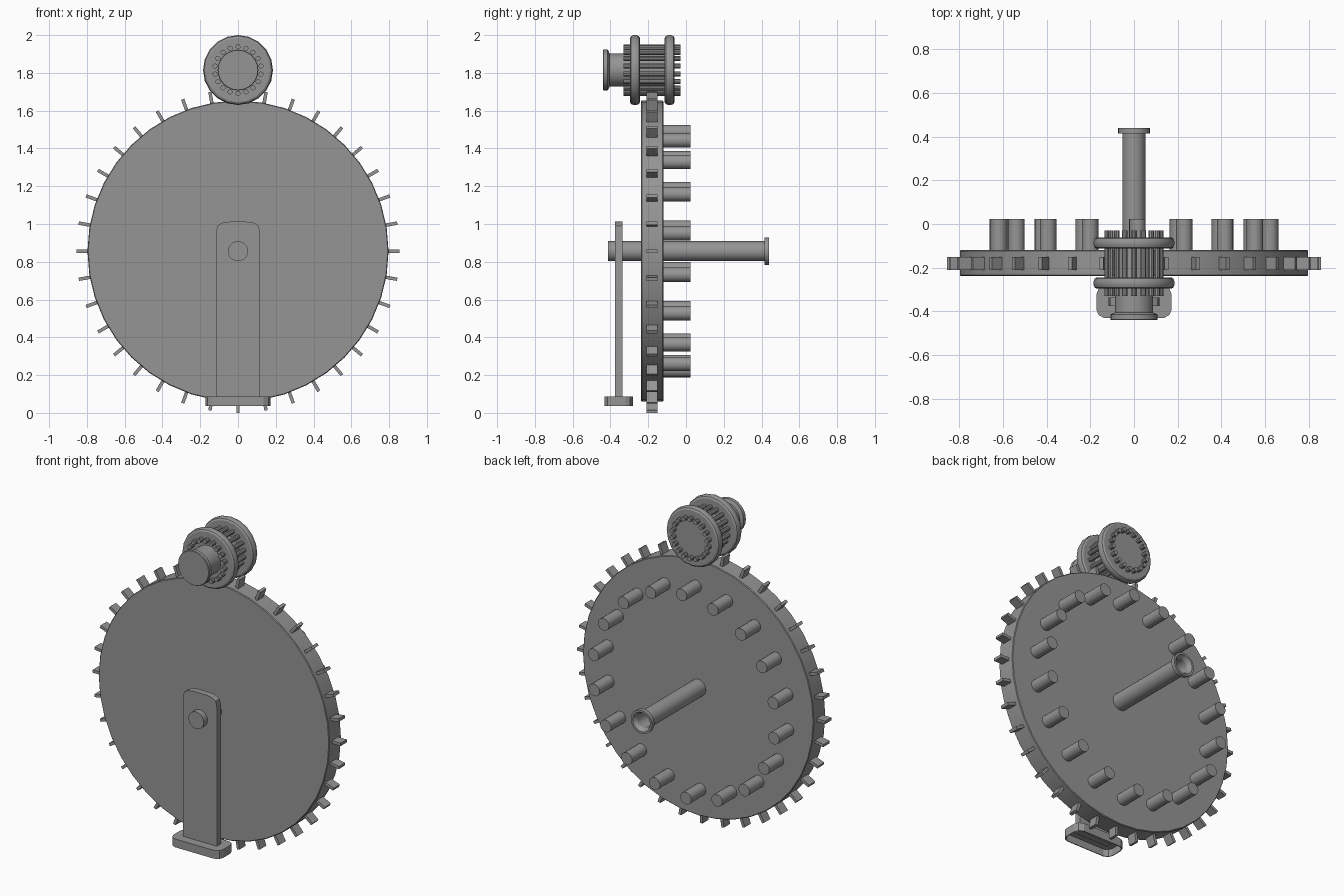
import bpy, bmesh, math
from mathutils import Matrix, Vector

if "Cube" in bpy.data.objects:
    bpy.data.objects.remove(bpy.data.objects["Cube"])

WHEEL_Z, PINION_Z = 0.856, 1.815

# Dark grey metal shared by every part
metal = bpy.data.materials.new("dark_grey_metal")
metal.diffuse_color = (0.3, 0.3, 0.3, 1)
metal.use_nodes = True
metal.node_tree.nodes["Principled BSDF"].inputs["Base Color"].default_value = metal.diffuse_color


def finish(bm, name, smooth=True):
    bmesh.ops.recalc_face_normals(bm, faces=bm.faces[:])
    me = bpy.data.meshes.new(name)
    bm.to_mesh(me)
    bm.free()
    me.materials.append(metal)
    ob = bpy.data.objects.new(name, me)
    bpy.context.collection.objects.link(ob)
    if smooth:
        bpy.ops.object.select_all(action='DESELECT')
        ob.select_set(True)
        bpy.context.view_layer.objects.active = ob
        bpy.ops.object.shade_smooth_by_angle(angle=math.radians(30))
    return ob


def lathe(bm, profile, n, cx=0.0, cz=0.0):
    """Revolve (radius, y) points around a y-parallel axis; both ends capped."""
    rings = []
    for r, y in profile:
        rings.append([bm.verts.new((cx + r * math.sin(2 * math.pi * i / n), y,
                                    cz + r * math.cos(2 * math.pi * i / n))) for i in range(n)])
    for a, b in zip(rings, rings[1:]):
        for i in range(n):
            j = (i + 1) % n
            bm.faces.new((a[i], a[j], b[j], b[i]))
    bm.faces.new(rings[0])
    bm.faces.new(rings[-1])


def turned(name, profile, n, cz):
    bm = bmesh.new()
    lathe(bm, profile, n, 0, cz)
    return finish(bm, name)


def peg_ring(name, count, ring_r, r, y0, y1, n, cz, start=0.0):
    bm = bmesh.new()
    for i in range(count):
        a = 2 * math.pi * i / count + math.radians(start)
        lathe(bm, [(r, y0), (r, y1)], n, ring_r * math.sin(a), cz + ring_r * math.cos(a))
    return finish(bm, name)


def prism(bm, pts, offset):
    """Extrude an outline of 3D points; returns the starting face."""
    v0 = [bm.verts.new(p) for p in pts]
    v1 = [bm.verts.new(Vector(p) + Vector(offset)) for p in pts]
    for i in range(len(pts)):
        j = (i + 1) % len(pts)
        bm.faces.new((v0[i], v0[j], v1[j], v1[i]))
    bm.faces.new(v1)
    return bm.faces.new(v0)


# Large wheel disc
turned("wheel_disc", [(0.793, -0.238), (0.797, -0.234), (0.797, -0.124), (0.793, -0.12)], 40, WHEEL_Z)

# Teeth around the rim
bm = bmesh.new()
for i in range(36):
    m = (Matrix.Translation((0, 0, WHEEL_Z)) @ Matrix.Rotation(math.radians(10 * i), 4, 'Y')
         @ Matrix.Translation((0, -0.18, 0.8135)) @ Matrix.Diagonal((0.018, 0.06, 0.085, 1)))
    bmesh.ops.create_cube(bm, size=1, matrix=m)
finish(bm, "wheel_teeth", smooth=False)

# Pegs on the back of the wheel
peg_ring("wheel_pegs", 18, 0.63, 0.038, -0.14, 0.024, 16, WHEEL_Z, start=1.4)

# Axle with a flanged, hollow back end
turned("axle", [(0.053, -0.413), (0.053, 0.415), (0.073, 0.415), (0.073, 0.44),
                (0.06, 0.44), (0.045, 0.415), (0.045, 0.3)], 24, WHEEL_Z)

# Upright support arm
bm = bmesh.new()
half = [(0.117, 0.07), (0.117, 0.955), (0.109, 0.99), (0.085, 1.006), (0.045, 1.012)]
outline = half + [(-x, z) for x, z in reversed(half)]
prism(bm, [(x, -0.376, z) for x, z in outline], (0, 0.04, 0))
finish(bm, "support_arm")

# Foot with a hollow underside
bm = bmesh.new()
quarter = [(0.172, 0.035), (0.162, 0.06), (0.135, 0.075)]
right = [(x, -y) for x, y in reversed(quarter)] + quarter
loop = right + [(-x, y) for x, y in reversed(right)]
bottom = prism(bm, [(x, -0.356 + y, 0.036) for x, y in loop], (0, 0, 0.052))
bmesh.ops.recalc_face_normals(bm, faces=bm.faces[:])
bmesh.ops.inset_region(bm, faces=[bottom], thickness=0.005)
ext = bmesh.ops.extrude_discrete_faces(bm, faces=[bottom])
bmesh.ops.translate(bm, vec=(0, 0, 0.045), verts=ext['faces'][0].verts[:])
finish(bm, "support_foot", smooth=False)

# Pinion: two rounded discs joined by bars
for name, y in (("pinion_front_disc", -0.27), ("pinion_back_disc", -0.087)):
    turned(name, [(0.17, y - 0.026), (0.18, y - 0.02), (0.185, y - 0.008), (0.185, y + 0.008),
                  (0.18, y + 0.02), (0.17, y + 0.026)], 20, PINION_Z)
peg_ring("pinion_bars", 18, 0.123, 0.0135, -0.33, -0.03, 10, PINION_Z)

# Pinion hub with front flange
turned("pinion_hub", [(0.105, -0.44), (0.108, -0.436), (0.108, -0.415), (0.1, -0.41),
                      (0.088, -0.405), (0.088, -0.09)], 24, PINION_Z)
